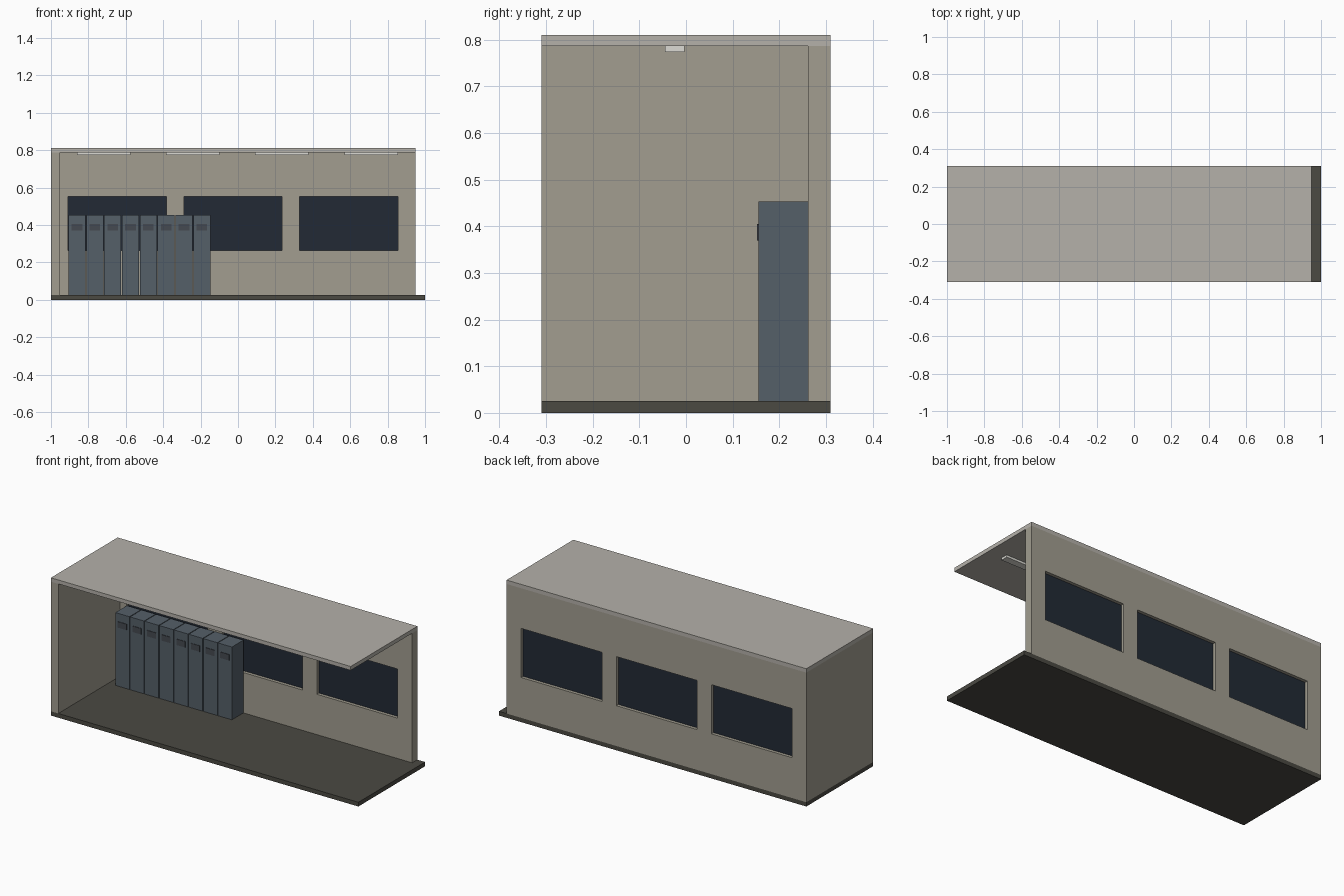
import bpy
import bmesh

if "Cube" in bpy.data.objects:
    bpy.data.objects.remove(bpy.data.objects["Cube"])


def material(name, rgb):
    m = bpy.data.materials.new(name)
    m.diffuse_color = (*rgb, 1)
    m.use_nodes = True
    m.node_tree.nodes["Principled BSDF"].inputs["Base Color"].default_value = m.diffuse_color
    return m


WALL = material("wall_plaster", (0.36, 0.34, 0.28))
ROOF = material("ceiling_paint", (0.46, 0.44, 0.40))
FLOOR = material("floor_dark", (0.07, 0.067, 0.055))
STEEL = material("locker_steel", (0.09, 0.115, 0.14))
DARK = material("vent_dark", (0.06, 0.068, 0.082))
GLASS = material("window_glass", (0.016, 0.023, 0.036))
LAMP = material("lamp_white", (0.72, 0.71, 0.66))


def box(name, x, y, z, mat=None):
    """Box given by its (min, max) range on each axis."""
    bm = bmesh.new()
    bmesh.ops.create_cube(bm, size=1)
    for v in bm.verts:
        v.co = [r[0] if c < 0 else r[1] for c, r in zip(v.co, (x, y, z))]
    mesh = bpy.data.meshes.new(name)
    bm.to_mesh(mesh)
    bm.free()
    ob = bpy.data.objects.new(name, mesh)
    bpy.context.collection.objects.link(ob)
    if mat:
        mesh.materials.append(mat)
    return ob


# Room shell, open at the front and right
box("floor", (-1, 1), (-0.31, 0.31), (0, 0.025), FLOOR)
box("ceiling", (-1, 0.95), (-0.31, 0.31), (0.787, 0.81), ROOF)
box("left_wall", (-1, -0.952), (-0.31, 0.262), (0.025, 0.787), WALL)
back = box("back_wall", (-1, 0.95), (0.262, 0.31), (0.025, 0.787), WALL)

# Window openings with recessed panes
for i in range(3):
    x0 = -0.908 + i * 0.619
    xs, zs = (x0, x0 + 0.525), (0.262, 0.551)
    cutter = box(f"window_cutter_{i + 1}", xs, (0.2, 0.4), zs)
    cutter.hide_render = True
    cutter.hide_set(True)
    cut = back.modifiers.new(f"window_{i + 1}", 'BOOLEAN')
    cut.operation = 'DIFFERENCE'
    cut.solver = 'EXACT'
    cut.object = cutter
    box(f"window_pane_{i + 1}", xs, (0.281, 0.291), zs, GLASS)

# Row of lockers with vent plates
for i in range(8):
    x0 = -0.906 + i * 0.0953
    box(f"locker_{i + 1}", (x0, x0 + 0.091), (0.155, 0.262), (0.025, 0.453), STEEL)
    box(f"locker_vent_{i + 1}", (x0 + 0.017, x0 + 0.074), (0.152, 0.156), (0.37, 0.405), DARK)

# Ceiling lamps
for i in range(4):
    cx = -0.719 + i * 0.477
    box(f"ceiling_lamp_{i + 1}", (cx - 0.143, cx + 0.143), (-0.045, -0.003), (0.774, 0.787), LAMP)
